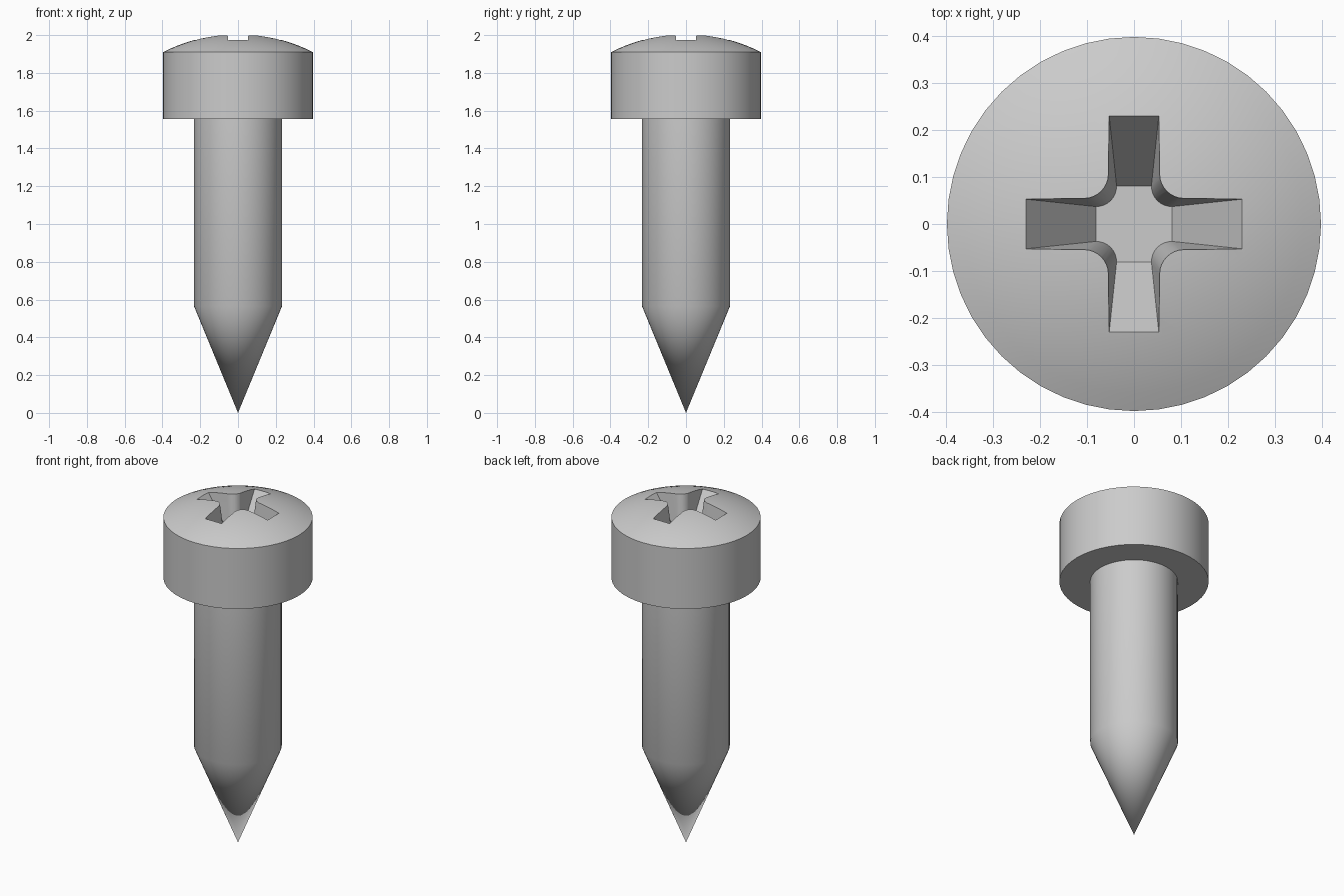
import bpy, bmesh, math
from mathutils import Vector

cube = bpy.data.objects.get("Cube")
if cube:
    bpy.data.objects.remove(cube, do_unlink=True)

SEGMENTS = 48
HEAD_R, SHANK_R = 0.397, 0.233
HEAD_BOTTOM, RIM, APEX = 1.555, 1.91, 2.005
RECESS_FLOOR = 1.77

steel = bpy.data.materials.new("steel grey")
steel.use_nodes = True
grey = (0.6, 0.6, 0.6, 1)
steel.diffuse_color = grey
steel.node_tree.nodes["Principled BSDF"].inputs["Base Color"].default_value = grey


def make_object(name, bm):
    bmesh.ops.recalc_face_normals(bm, faces=bm.faces)
    mesh = bpy.data.meshes.new(name)
    bm.to_mesh(mesh)
    bm.free()
    mesh.materials.append(steel)
    obj = bpy.data.objects.new(name, mesh)
    bpy.context.collection.objects.link(obj)
    return obj


def lathe(name, profile):
    """Revolve (radius, z) points about the z axis."""
    bm = bmesh.new()
    verts = [bm.verts.new((r, 0, z)) for r, z in profile]
    edges = [bm.edges.new(pair) for pair in zip(verts, verts[1:])]
    bmesh.ops.spin(bm, geom=verts + edges, cent=(0, 0, 0), axis=(0, 0, 1),
                   angle=math.tau, steps=SEGMENTS, use_duplicate=False)
    bmesh.ops.remove_doubles(bm, verts=bm.verts, dist=1e-5)
    return make_object(name, bm)


def cross_outline(half_width, length, fillet, z):
    """Cross with rounded inner corners, one quarter turned four times."""
    points = []
    centre = half_width + fillet
    for quarter in range(4):
        turn = quarter * math.pi / 2
        local = [(length, -half_width), (length, half_width)]
        for i in range(9):
            a = -math.pi / 2 - i / 8 * math.pi / 2
            local.append((centre + fillet * math.cos(a), centre + fillet * math.sin(a)))
        for x, y in local:
            points.append(Vector((x * math.cos(turn) - y * math.sin(turn),
                                  x * math.sin(turn) + y * math.cos(turn), z)))
    return points


# Domed head: the dome is an arc of a sphere
rise = APEX - RIM
ball_r = (HEAD_R ** 2 + rise ** 2) / (2 * rise)
spread = math.asin(HEAD_R / ball_r)
dome = [(ball_r * math.sin(spread * i / 10),
         APEX - ball_r * (1 - math.cos(spread * i / 10))) for i in range(10, -1, -1)]
head = lathe("head", [(0, HEAD_BOTTOM), (HEAD_R, HEAD_BOTTOM)] + dome)

# Pointed shank
shank = lathe("shank", [(0, 0), (SHANK_R, 0.565), (SHANK_R, HEAD_BOTTOM + 0.01),
                        (0, HEAD_BOTTOM + 0.01)])

# Tapered cross recess cut into the head
bm = bmesh.new()
low = [bm.verts.new(p) for p in cross_outline(0.037, 0.081, 0.043, RECESS_FLOOR)]
high = [bm.verts.new(p) for p in cross_outline(0.0585, 0.285, 0.053, 2.05)]
bm.faces.new(low)
bm.faces.new(high)
for i in range(len(low)):
    j = (i + 1) % len(low)
    bm.faces.new((low[i], low[j], high[j], high[i]))
cutter = make_object("recess_cutter", bm)
cutter.hide_render = True

cut = head.modifiers.new("recess", 'BOOLEAN')
cut.operation = 'DIFFERENCE'
cut.solver = 'EXACT'
cut.object = cutter
bpy.context.view_layer.objects.active = head
bpy.ops.object.modifier_apply(modifier=cut.name)
bpy.data.objects.remove(cutter, do_unlink=True)

# Smooth shading with sharp rims
bpy.ops.object.select_all(action='DESELECT')
for obj in (head, shank):
    obj.select_set(True)
bpy.context.view_layer.objects.active = head
bpy.ops.object.shade_smooth_by_angle(angle=math.radians(30))
